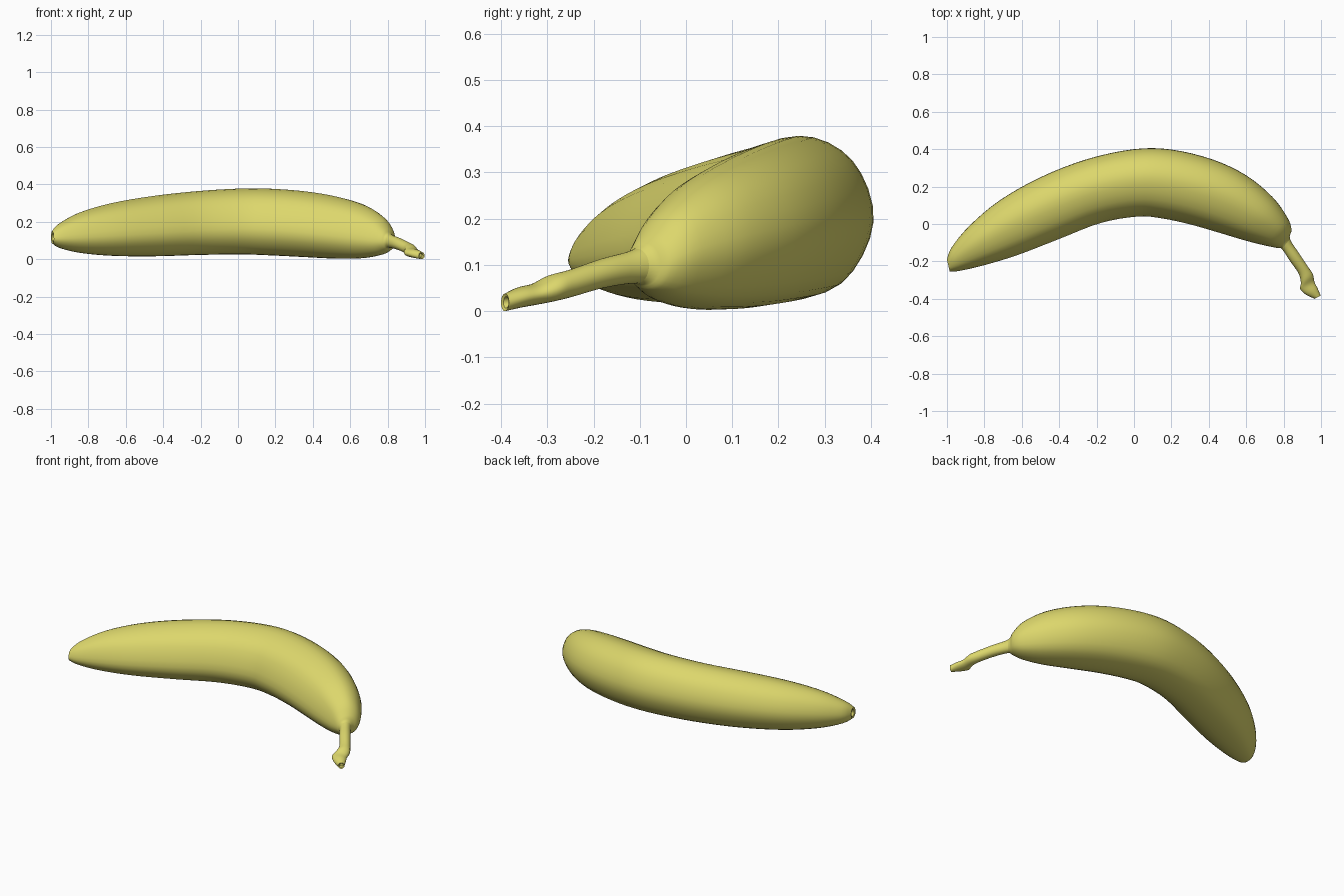
import bpy, bmesh, math
from mathutils import Vector

if "Cube" in bpy.data.objects:
    bpy.data.objects.remove(bpy.data.objects["Cube"])

# Stations along the fruit: outer x, outer y, inner x, inner y, top z, bottom z
STATIONS = [
    (-1.0, -.19, -.985, -.255, .15, .085),
    (-.975, -.125, -.93, -.25, .19, .06),
    (-.88, -.01, -.8, -.22, .25, .033),
    (-.72, .125, -.62, -.165, .30, .018),
    (-.5, .25, -.4, -.08, .338, .016),
    (-.25, .347, -.18, .005, .364, .023),
    (0, .4, .02, .04, .378, .026),
    (.2, .398, .15, .03, .377, .021),
    (.42, .345, .3, -.002, .362, .012),
    (.6, .26, .45, -.045, .333, .004),
    (.74, .145, .59, -.087, .288, .005),
    (.82, .035, .70, -.115, .225, .022),
    (.842, -.03, .762, -.128, .165, .045),
    (.834, -.08, .79, -.134, .135, .06),      # stem starts here
    (.885, -.16, .835, -.20, .114, .05),
    (.935, -.235, .88, -.265, .09, .03),
    (.957, -.27, .892, -.315, .078, .02),
    (.965, -.31, .888, -.347, .06, .013),
    (.982, -.345, .918, -.377, .052, .007),
    (.998, -.383, .966, -.40, .038, .0),
]
NECK = 13

# Ridged cross-section: u from inner to outer curve, v from bottom to top
SECTION = [(-1, -.22), (-.66, .66), (.12, 1), (.75, .7),
           (1, -.05), (.62, -.8), (-.15, -1), (-.72, -.78)]
SUB = 4


def spline(a, b, c, d, t):
    return [.5 * (2*q + (r-p)*t + (2*p-5*q+4*r-s)*t*t + (3*q-p-3*r+s)*t**3)
            for p, q, r, s in zip(a, b, c, d)]


def section_points():
    n = len(SECTION)
    pts = [spline(*[SECTION[(i + k) % n] for k in (-1, 0, 1, 2)], j / SUB)
           for i in range(n) for j in range(SUB)]
    lo = [min(p[k] for p in pts) for k in (0, 1)]
    hi = [max(p[k] for p in pts) for k in (0, 1)]
    return [[2 * (p[k] - lo[k]) / (hi[k] - lo[k]) - 1 for k in (0, 1)] for p in pts]


PROFILE = section_points()


def ring(station, roundness):
    ox, oy, ix, iy, top, bottom = station
    out = []
    for u, v in PROFILE:
        r = math.hypot(u, v)
        u += (u / r - u) * roundness
        v += (v / r - v) * roundness
        out.append(Vector(((ox+ix)/2 + u*(ox-ix)/2, (oy+iy)/2 + u*(oy-iy)/2,
                           (top+bottom)/2 + v*(top-bottom)/2)))
    return out


def cap(bm, loop, push):
    # sunken end: small inner ring pushed inwards and closed
    mid = sum((v.co for v in loop), Vector()) / len(loop)
    inner = [bm.verts.new(mid + (v.co - mid) * .65 + push * .2) for v in loop]
    deep = [bm.verts.new(mid + (v.co - mid) * .5 + push) for v in loop]
    bridge(bm, loop, inner)
    bridge(bm, inner, deep)
    bm.faces.new(deep)


def bridge(bm, a, b):
    n = len(a)
    for i in range(n):
        bm.faces.new((a[i], a[(i+1) % n], b[(i+1) % n], b[i]))


def loft(name, first, last, material, cap_start):
    bm = bmesh.new()
    end = len(STATIONS) - 1
    loops = []
    for i in range(first, last + 1):
        four = [STATIONS[min(max(i + k, 0), end)] for k in (-1, 0, 1, 2)]
        for j in range(SUB if i < last else 1):
            s = i + j / SUB
            rnd = min(max((s - NECK + 2) / 2, 0), .8)
            loops.append([bm.verts.new(p) for p in ring(spline(*four, j / SUB), rnd)])
    for a, b in zip(loops, loops[1:]):
        bridge(bm, a, b)
    if cap_start:
        cap(bm, loops[0], Vector((.014, .008, 0)))
    else:
        cap(bm, loops[-1], Vector((-.006, .012, .002)))
    bmesh.ops.recalc_face_normals(bm, faces=bm.faces[:])
    mesh = bpy.data.meshes.new(name)
    bm.to_mesh(mesh)
    bm.free()
    mesh.materials.append(material)
    obj = bpy.data.objects.new(name, mesh)
    bpy.context.collection.objects.link(obj)
    bpy.ops.object.select_all(action='DESELECT')
    obj.select_set(True)
    bpy.context.view_layer.objects.active = obj
    bpy.ops.object.shade_smooth_by_angle(angle=math.radians(40))
    return obj


yellow = bpy.data.materials.new("banana yellow")
yellow.diffuse_color = (.72, .68, .15, 1)
yellow.use_nodes = True
yellow.node_tree.nodes["Principled BSDF"].inputs["Base Color"].default_value = yellow.diffuse_color

# Curved fruit body with blunt blossom end, then the thin knobby stem
loft("banana_body", 0, NECK, yellow, True)
loft("banana_stem", NECK, len(STATIONS) - 1, yellow, False)
